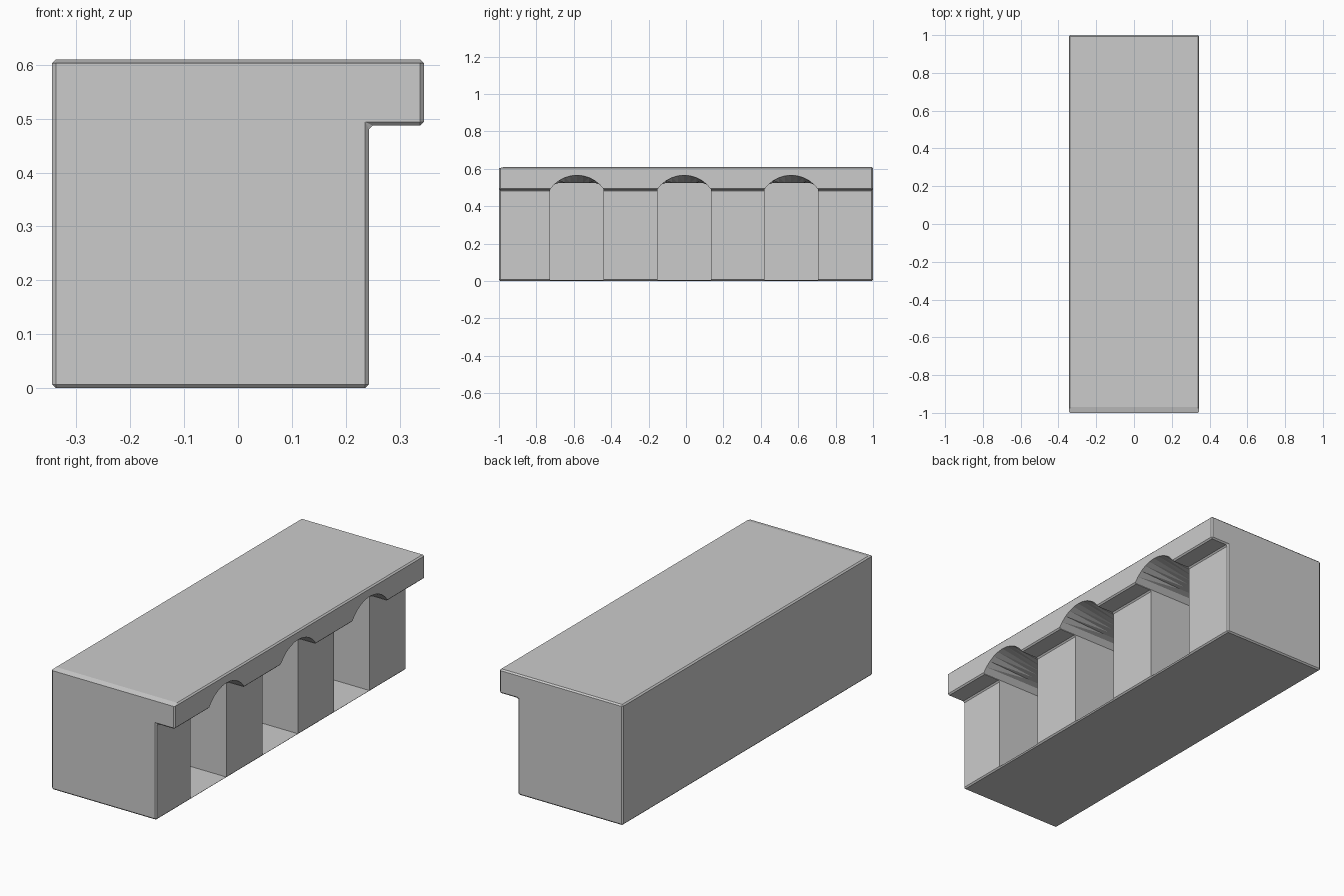
import bpy, bmesh, math

if "Cube" in bpy.data.objects:
    bpy.data.objects.remove(bpy.data.objects["Cube"])

L, R, LIP, H, UNDER = -0.345, 0.243, 0.345, 0.61, 0.487


def add_object(name, bm):
    bmesh.ops.recalc_face_normals(bm, faces=bm.faces)
    mesh = bpy.data.meshes.new(name)
    bm.to_mesh(mesh)
    bm.free()
    ob = bpy.data.objects.new(name, mesh)
    bpy.context.collection.objects.link(ob)
    return ob


def skin(bm, rings):
    """Join closed rings of points into a capped solid."""
    loops = [[bm.verts.new(p) for p in ring] for ring in rings]
    n = len(loops[0])
    for a, b in zip(loops, loops[1:]):
        for i in range(n):
            j = (i + 1) % n
            bm.faces.new((a[i], a[j], b[j], b[i]))
    bm.faces.new(loops[0])
    bm.faces.new(loops[-1][::-1])


# Counter block with overhanging top, softly chamfered
profile = [(L, 0), (R, 0), (R, UNDER), (LIP, UNDER), (LIP, H), (L, H)]
bm = bmesh.new()
skin(bm, [[(x, y, z) for x, z in profile] for y in (-1, 1)])
bmesh.ops.recalc_face_normals(bm, faces=bm.faces)
bmesh.ops.bevel(bm, geom=bm.edges[:], offset=0.007, segments=1,
                profile=0.5, affect='EDGES')
for v in bm.verts:  # wider slope along the front top edge
    if v.co.z > H - 0.001 and v.co.y < -0.98:
        v.co.y = -0.97
counter = add_object("counter", bm)

# Arched niche cutters: the vault flattens towards the back
HALF, SPRING, RISE, FLAT, FLOOR = 0.143, 0.49, 0.075, 0.525, 0.006
RAD = (HALF ** 2 + RISE ** 2) / (2 * RISE)
ANG = math.asin(HALF / RAD)


def arch(x, yc, limit):
    pts = [(x, yc - HALF, FLOOR)]
    for i in range(11):
        a = -ANG + 2 * ANG * i / 10
        z = SPRING + RISE - RAD + RAD * math.cos(a)
        pts.append((x, yc + RAD * math.sin(a), min(z, limit)))
    return pts + [(x, yc + HALF, FLOOR)]


bm = bmesh.new()
for yc in (-0.583, -0.01, 0.5625):
    skin(bm, [arch(0.40, yc, 1), arch(LIP, yc, 1),
              arch(0.10, yc, FLAT), arch(-0.20, yc, FLAT)])
bmesh.ops.triangulate(bm, faces=bm.faces[:])
cutter = add_object("niche_cutter", bm)
cutter.hide_render = True
cutter.display_type = 'WIRE'

cut = counter.modifiers.new("niches", 'BOOLEAN')
cut.operation = 'DIFFERENCE'
cut.solver = 'EXACT'
cut.object = cutter
